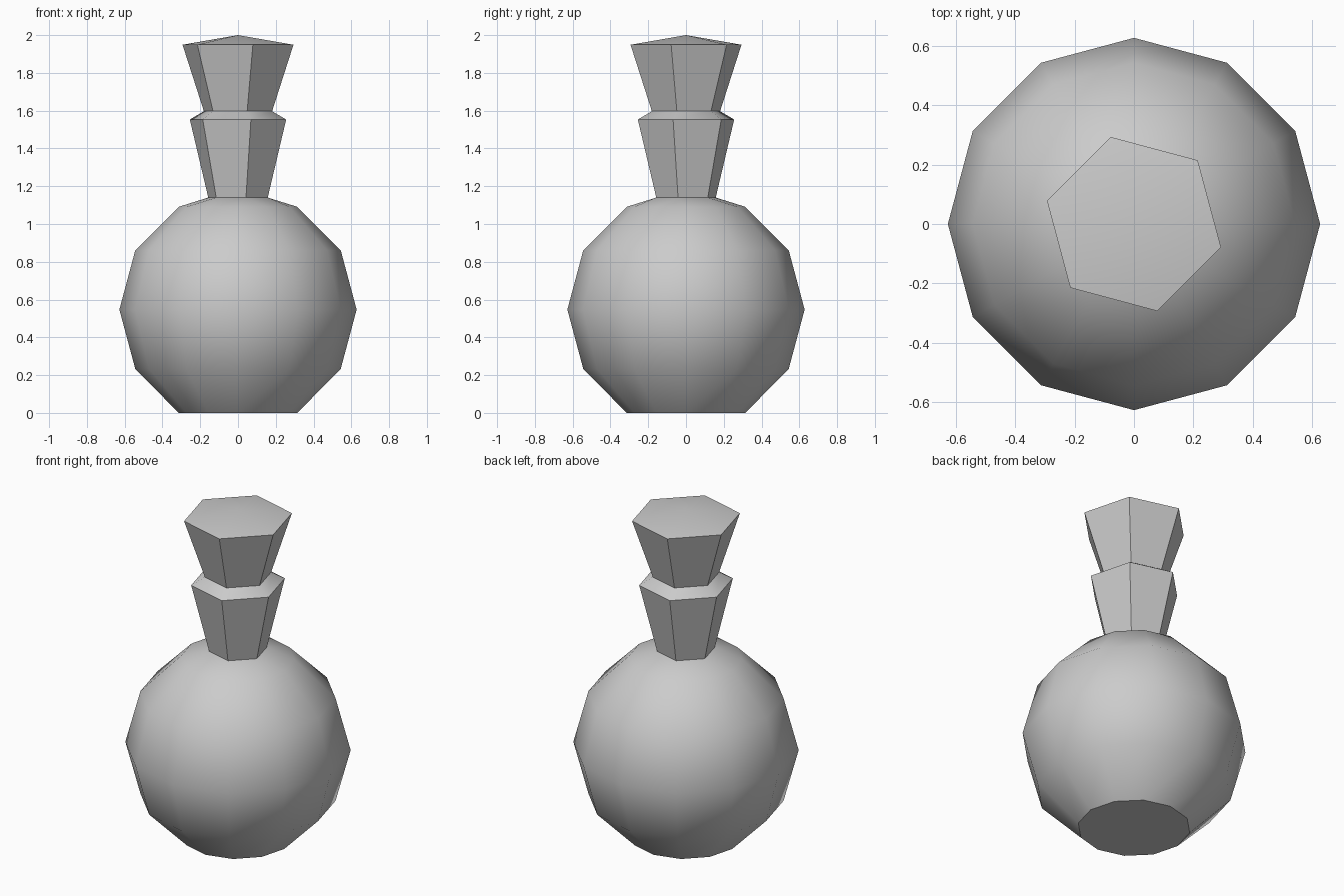
import bpy, bmesh
from math import cos, sin, radians

if "Cube" in bpy.data.objects:
    bpy.data.objects.remove(bpy.data.objects["Cube"])


def ring(bm, sides, start, radius, z):
    return [bm.verts.new((radius * cos(radians(start + 360 * i / sides)),
                          radius * sin(radians(start + 360 * i / sides)), z))
            for i in range(sides)]


def skin(bm, rings):
    for lo, hi in zip(rings, rings[1:]):
        n = len(lo)
        for i in range(n):
            j = (i + 1) % n
            bm.faces.new((lo[i], lo[j], hi[j], hi[i]))


def finish(bm, name):
    mesh = bpy.data.meshes.new(name)
    bm.to_mesh(mesh)
    bm.free()
    obj = bpy.data.objects.new(name, mesh)
    bpy.context.collection.objects.link(obj)
    bpy.ops.object.select_all(action='DESELECT')
    obj.select_set(True)
    bpy.context.view_layer.objects.active = obj
    bpy.ops.object.shade_smooth_by_angle(angle=radians(40))


NECK_BASE = (0.163, 1.14)
WAIST = (0.187, 1.597)

# Round body: twelve-sided ball with a flat foot
bm = bmesh.new()
R, CZ = 0.628, 0.547
rings = [ring(bm, 12, 0, R * cos(radians(a)),
              0 if a == -60 else CZ + R * sin(radians(a)))
         for a in range(-60, 61, 30)]
skin(bm, rings)
bm.faces.new(rings[0][::-1])
# Shoulder joining the twelve-sided ball to the six-sided neck
top = rings[-1]
rim = ring(bm, 6, 45, *NECK_BASE)
for k in range(6):
    a, b, c = (top[(2 * k + i) % 12] for i in (1, 2, 3))
    bm.faces.new((a, b, rim[k]))
    bm.faces.new((b, c, rim[(k + 1) % 6], rim[k]))
finish(bm, "body")

# Flared six-sided neck with a sloping lip
bm = bmesh.new()
skin(bm, [ring(bm, 6, 45, r, z) for r, z in (NECK_BASE, (0.264, 1.553), WAIST)])
finish(bm, "neck")

# Flared stopper with a shallow peaked top
bm = bmesh.new()
rings = [ring(bm, 6, 45, r, z) for r, z in (WAIST, (0.304, 1.949))]
skin(bm, rings)
peak = bm.verts.new((0, 0, 2.0))
for i in range(6):
    bm.faces.new((rings[1][i], rings[1][(i + 1) % 6], peak))
finish(bm, "stopper")
